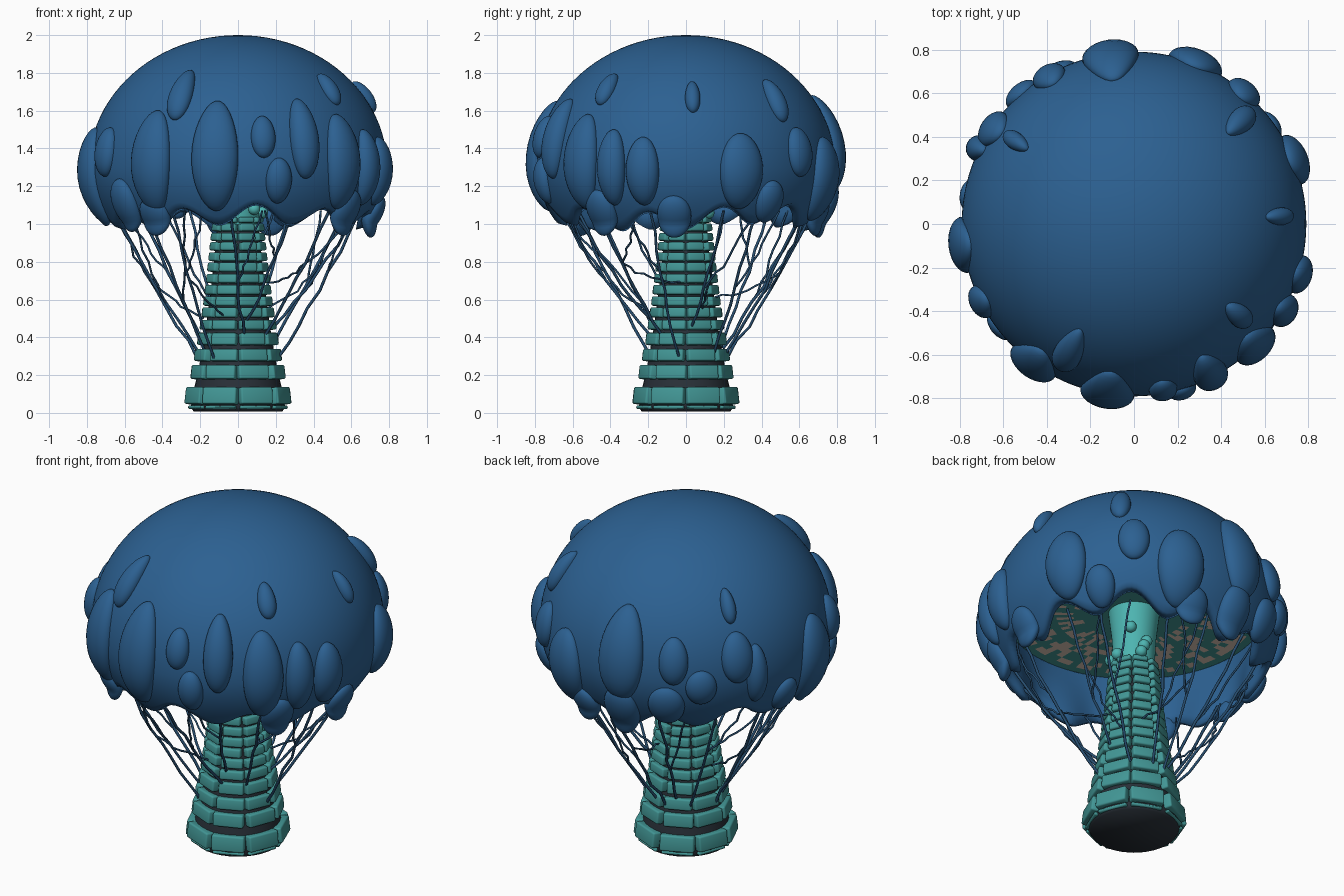
import bpy, bmesh, math, random
from mathutils import Vector, Matrix

if "Cube" in bpy.data.objects:
    bpy.data.objects.remove(bpy.data.objects["Cube"])

random.seed(4)
rad = math.radians


def material(name, rgb):
    m = bpy.data.materials.new(name)
    m.diffuse_color = (*rgb, 1)
    m.use_nodes = True
    m.node_tree.nodes["Principled BSDF"].inputs["Base Color"].default_value = m.diffuse_color
    return m


BLUE = material("cap_blue", (0.025, 0.118, 0.285))
TEAL = material("brick_teal", (0.055, 0.31, 0.305))
BRIGHT = material("bright_teal", (0.075, 0.46, 0.44))
DARK = material("core_dark", (0.022, 0.03, 0.04))
VINE = material("vine_navy", (0.02, 0.075, 0.16))
CREAM = material("gill_cream", (0.72, 0.58, 0.48))


def finish(name, bm, mats, smooth=True):
    bmesh.ops.recalc_face_normals(bm, faces=bm.faces)
    me = bpy.data.meshes.new(name)
    bm.to_mesh(me)
    bm.free()
    for m in mats:
        me.materials.append(m)
    for p in me.polygons:
        p.use_smooth = smooth
    ob = bpy.data.objects.new(name, me)
    bpy.context.collection.objects.link(ob)
    return ob


def polar(r, a, z):
    return Vector((r * math.cos(a), r * math.sin(a), z))


def lathe(name, columns, mats, caps=False):
    """Skin a closed ring of vertical point columns."""
    bm = bmesh.new()
    grid = [[bm.verts.new(p) for p in col] for col in columns]
    n = len(grid)
    for i in range(n):
        a, b = grid[i], grid[(i + 1) % n]
        for j in range(len(a) - 1):
            bm.faces.new((a[j], b[j], b[j + 1], a[j + 1]))
    if caps:
        bm.faces.new([c[0] for c in grid])
        bm.faces.new([c[-1] for c in grid])
    bmesh.ops.remove_doubles(bm, verts=bm.verts, dist=1e-5)
    return finish(name, bm, mats)


# Cap: domed shell with a scalloped rim and an inner skirt wall
R, ZC, H, DISC_Z, DISC_R = 0.79, 1.30, 0.70, 1.36, 0.70


def cap_surface(z):
    """Radius and outward tilt of the cap's skin at a height."""
    if z > ZC:
        s = min((z - ZC) / H, 0.999)
        r = R * math.sqrt(1 - s * s)
        return r, math.atan2(s / H, r / R / R)
    f = (ZC - z) / 0.25
    return R - 0.075 * f * f, -0.45 * f


def rim(a):
    return 1.04 + 0.05 * math.cos(11 * (a - rad(278))) + 0.02 * math.cos(3 * (a - rad(278)))


columns = []
for i in range(176):
    a = math.tau * i / 176
    col = []
    for k in range(25):
        t = math.pi / 2 * (1 - k / 24)
        col.append(polar(R * math.cos(t), a, ZC + H * math.sin(t)))
    for k in range(1, 9):
        z = ZC + (rim(a) - ZC) * k / 8
        col.append(polar(cap_surface(z)[0], a, z))
    r0 = cap_surface(rim(a))[0] - 0.045
    for k in range(6):
        f = k / 5
        z0 = rim(a) - 0.012
        col.append(polar(r0 + (DISC_R - r0) * f, a, z0 + (DISC_Z - z0) * f))
    columns.append(col)
lathe("cap", columns, [BLUE])

# Drips and warts wrapped over the cap: azimuth in degrees, height, half width, half height
blobs = [
    (207, 1.38, .08, .13), (234, 1.33, .12, .27), (261, 1.36, .125, .29), (280, 1.46, .065, .11),
    (297, 1.45, .08, .21), (315, 1.33, .11, .25), (286, 1.23, .07, .12), (243, 1.68, .065, .13),
    (319, 1.71, .05, .08), (330, 1.30, .08, .20), (343, 1.28, .09, .18), (187, 1.25, .13, .26),
    (217, 1.10, .09, .14), (22, 1.28, .12, .20), (3, 1.67, .04, .08), (44, 1.65, .055, .11),
    (355, 1.04, .09, .11), (36, 1.12, .08, .11), (50, 1.38, .085, .13), (69, 1.24, .13, .22),
    (98, 1.42, .13, .26), (117, 1.15, .10, .12), (131, 1.27, .085, .10), (154, 1.31, .06, .17),
    (146, 1.42, .09, .14), (145, 1.68, .04, .08), (170, 1.12, .08, .10), (76, 1.04, .09, .10),
    (97, 1.08, .10, .15), (322, 1.06, .09, .12), (120, 1.42, .08, .13), (232, 1.04, .09, .10)]
bm = bmesh.new()
for deg, z, hw, hh in blobs:
    depth = min(0.03 + 0.18 * hh, 0.068)
    made = bmesh.ops.create_uvsphere(bm, u_segments=28, v_segments=18, radius=1)["verts"]
    r_mid = cap_surface(z)[0]
    for v in made:
        x, y, w = v.co
        zz = z + w * hh
        r, tilt = cap_surface(max(zz, 1.02))
        out = y * depth
        v.co = polar(r + out * math.cos(tilt), rad(deg) + x * hw / r_mid, zz + out * math.sin(tilt))
finish("cap_drips", bm, [BLUE])

# Underside of the cap: disc with mottled cream patches
bm = bmesh.new()
rings = [[bm.verts.new(polar(0.05 + (DISC_R - 0.05) * j / 14, math.tau * i / 96, DISC_Z))
          for i in range(96)] for j in range(15)]
for j in range(14):
    for i in range(96):
        k = (i + 1) % 96
        f = bm.faces.new((rings[j][i], rings[j + 1][i], rings[j + 1][k], rings[j][k]))
        f.material_index = 1 if 4 < j < 13 and random.random() < 0.4 else 0
finish("cap_underside", bm, [TEAL, CREAM], False)

# Stem: dark tapering core, smooth bright neck
profile = [(0.008, .235), (.03, .25), (.1, .24), (.2, .215), (.4, .178), (.6, .15), (.8, .128),
           (1.04, .105)]


def stem_r(z):
    for (z0, r0), (z1, r1) in zip(profile, profile[1:]):
        if z <= z1:
            return r0 + (r1 - r0) * (z - z0) / (z1 - z0)
    return profile[-1][1]


lathe("stem_core", [[polar(r, math.tau * i / 32, z) for z, r in profile] for i in range(32)],
      [DARK], True)
neck = [(0.98, .108), (1.06, .113), (1.2, .12), (1.37, .14)]
lathe("stem_neck", [[polar(r, math.tau * i / 32, z) for z, r in neck] for i in range(32)], [BRIGHT])

# Stem bricks: eight rounded blocks per row with dark joints, packed tighter going up
rows = [(.09, .09), (.215, .075), (.305, .065), (.39, .065), (.465, .052), (.53, .052), (.59, .05),
        (.65, .05), (.71, .048), (.77, .048), (.825, .046), (.88, .044), (.93, .042), (.98, .04),
        (1.02, .03)]
bm = bmesh.new()


def brick(r, a, z, depth, width, h, lean):
    m = (Matrix.Translation(polar(r, a, z)) @ Matrix.Rotation(a, 4, 'Z')
         @ Matrix.Rotation(lean, 4, 'Y') @ Matrix.Diagonal((depth, width, h, 1)))
    bmesh.ops.create_cube(bm, size=1, matrix=m)


for z, h in rows:
    r = stem_r(z)
    for i in range(8):
        a = rad(292.5 + 45 * i + random.uniform(-1.5, 2.5))
        brick(r - 0.002, a, z, 0.055, 2 * r * math.tan(rad(22.5)) * random.uniform(.9, .96), h, -.12)
        if z < 0.1:  # thin foot blocks under the lowest row
            brick(.235, a, .03, .035, .175, .02, 0)
bricks = finish("stem_bricks", bm, [TEAL])
bev = bricks.modifiers.new("round", 'BEVEL')
bev.width, bev.segments = 0.017, 3

# Small beads on the neck
bm = bmesh.new()
for deg, z in [(42, 1.21), (75, 1.1), (68, 1.06), (82, 1.13), (5, 1.06), (312, 1.08), (200, 1.12)]:
    bmesh.ops.create_uvsphere(bm, u_segments=16, v_segments=10, radius=0.032,
                              matrix=Matrix.Translation(polar(0.128, rad(deg), z)))
finish("neck_beads", bm, [BRIGHT])

# Vines: wavering strands from rim to stem, with side branches
cu = bpy.data.curves.new("vines", 'CURVE')
cu.dimensions = '3D'
cu.bevel_depth = 0.008
cu.bevel_resolution = 1
cu.use_fill_caps = True


def strand(p, q, wobble, thick=1.0):
    n = 9
    pts = []
    for i in range(n):
        f = i / (n - 1)
        v = p.lerp(q, f)
        if 0 < i < n - 1:
            v += Vector([random.uniform(-wobble, wobble) for _ in range(3)])
            v.z -= 0.03 * math.sin(math.pi * f)
        pts.append(v)
    sp = cu.splines.new('POLY')
    sp.points.add(n - 1)
    for pt, v in zip(sp.points, pts):
        pt.co = (*v, 1)
        pt.radius = thick
    return pts


for i in range(14):
    a = math.tau * (i + 0.5) / 14 + random.uniform(-.1, .1)
    b = a + random.uniform(-.25, .25)
    z = random.uniform(.25, .5)
    main = strand(polar(.67, a, 1.07), polar(stem_r(z) + .02, b, z), .009)
    c = a + random.choice((-1, 1)) * random.uniform(.2, .4)
    strand(polar(.66, c, 1.07), main[random.choice((3, 4, 5))], .009, .75)
    if i % 3 == 0:
        z = random.uniform(.45, .7)
        strand(main[3], polar(stem_r(z) + .02, b + random.uniform(-.6, .6), z), .009, .7)
cu.materials.append(VINE)
bpy.context.collection.objects.link(bpy.data.objects.new("vines", cu))
